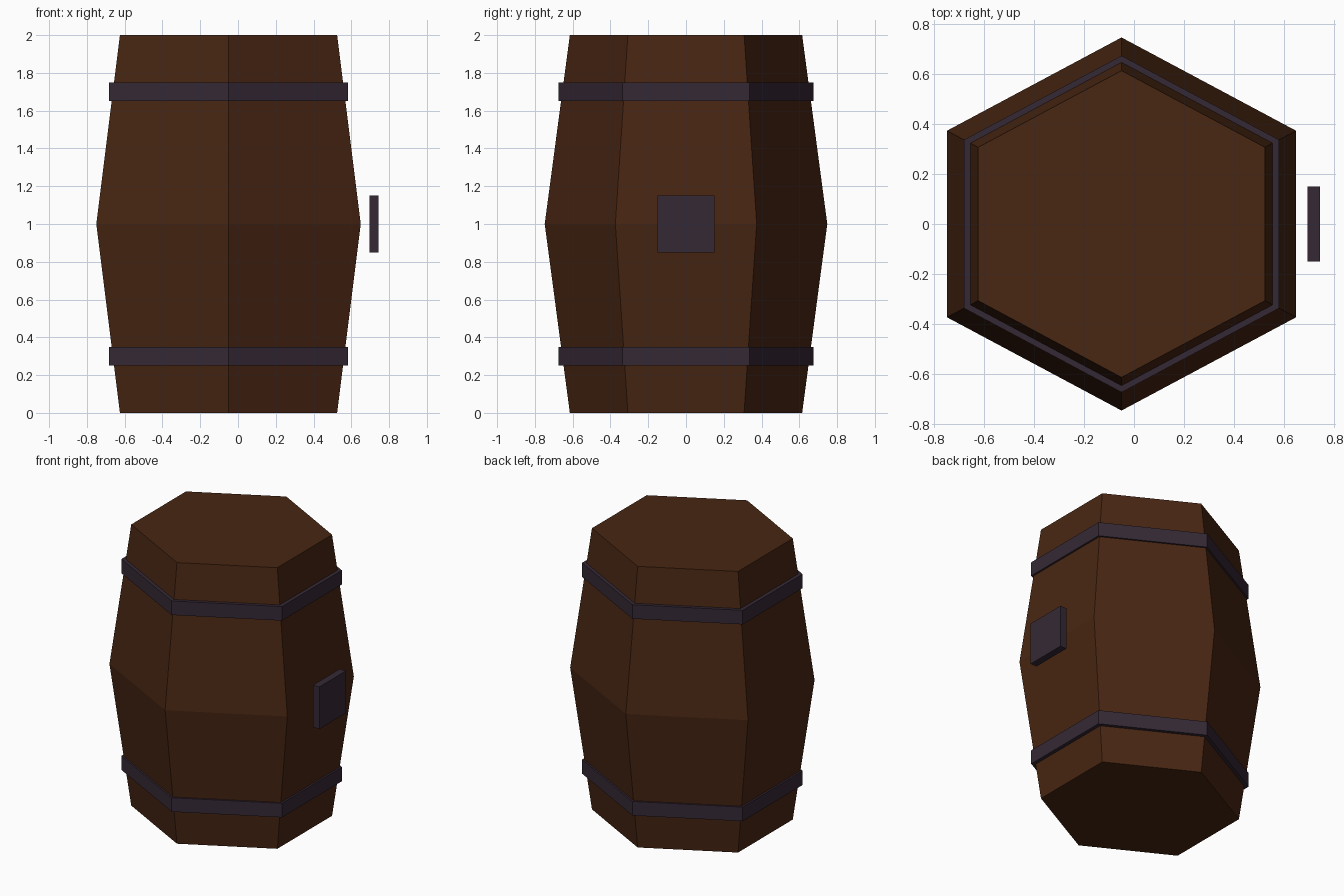
import bpy, bmesh, math

if "Cube" in bpy.data.objects:
    bpy.data.objects.remove(bpy.data.objects["Cube"])

CX = -0.05  # barrel axis offset


def material(name, rgb):
    m = bpy.data.materials.new(name)
    m.diffuse_color = (*rgb, 1)
    m.use_nodes = True
    m.node_tree.nodes["Principled BSDF"].inputs["Base Color"].default_value = m.diffuse_color
    return m


wood = material("dark_wood", (0.065, 0.019, 0.006))
iron = material("dark_iron", (0.036, 0.022, 0.036))


def finish(name, bm, mat):
    bmesh.ops.recalc_face_normals(bm, faces=bm.faces)
    mesh = bpy.data.meshes.new(name)
    bm.to_mesh(mesh)
    bm.free()
    mesh.materials.append(mat)
    obj = bpy.data.objects.new(name, mesh)
    bpy.context.collection.objects.link(obj)
    return obj


def hex_loft(name, profile, mat):
    """Six-sided solid through (x half width, y half depth, z) rings."""
    bm = bmesh.new()
    rings = []
    for hx, hy, z in profile:
        ring = []
        for i in range(6):
            a = math.radians(30 + 60 * i)
            ring.append(bm.verts.new((CX + hx * math.cos(a) / math.cos(math.pi / 6),
                                      hy * math.sin(a), z)))
        rings.append(ring)
    for low, high in zip(rings, rings[1:]):
        for i in range(6):
            j = (i + 1) % 6
            bm.faces.new((low[i], low[j], high[j], high[i]))
    bm.faces.new(rings[0][::-1])
    bm.faces.new(rings[-1])
    return finish(name, bm, mat)


# Bulging body
hex_loft("barrel_body", [(0.575, 0.615, 0), (0.70, 0.748, 1), (0.575, 0.615, 2)], wood)

# Two straight hoops
for name, z in (("lower_hoop", 0.25), ("upper_hoop", 1.65)):
    hex_loft(name, [(0.632, 0.675, z), (0.632, 0.675, z + 0.1)], iron)

# Square plate floating off the right side
bm = bmesh.new()
bmesh.ops.create_cube(bm, size=1)
bmesh.ops.scale(bm, vec=(0.05, 0.3, 0.3), verts=bm.verts)
bmesh.ops.translate(bm, vec=(0.72, 0, 1), verts=bm.verts)
finish("side_plate", bm, iron)
